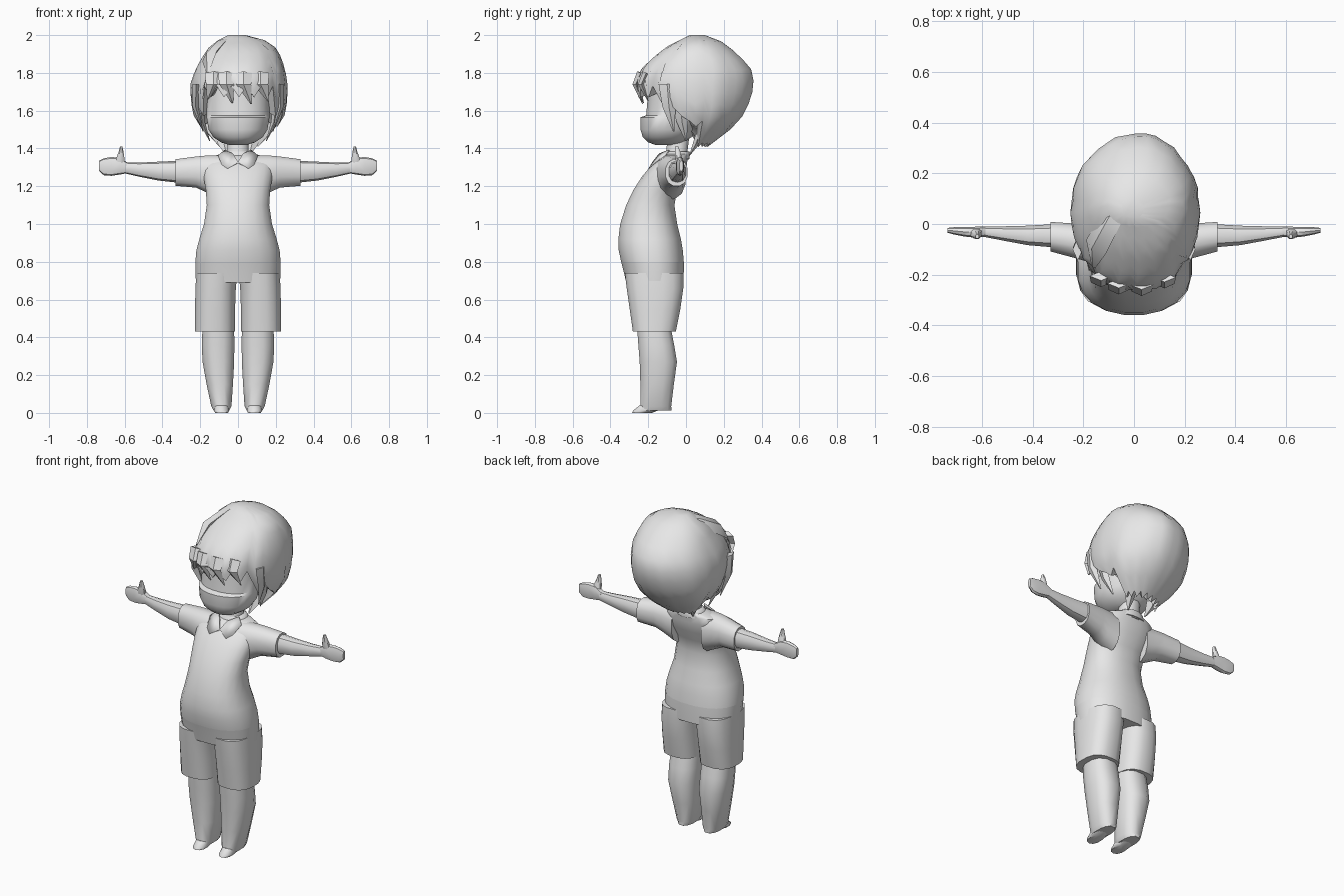
import bpy, bmesh, math, random
from mathutils import Vector

random.seed(4)
GREY = bpy.data.materials.new("plain grey")
GREY.diffuse_color = (0.8, 0.8, 0.8, 1)


def finish(name, bm, angle=40, mirror=False):
    bmesh.ops.recalc_face_normals(bm, faces=bm.faces)
    me = bpy.data.meshes.new(name)
    bm.to_mesh(me)
    bm.free()
    ob = bpy.data.objects.new(name, me)
    bpy.context.collection.objects.link(ob)
    me.materials.append(GREY)
    if mirror:
        ob.modifiers.new("mirror", 'MIRROR')
    bpy.ops.object.select_all(action='DESELECT')
    ob.select_set(True)
    bpy.context.view_layer.objects.active = ob
    bpy.ops.object.shade_smooth_by_angle(angle=math.radians(angle))
    return ob


def skin(bm, rings):
    n = len(rings[0])
    for a, b in zip(rings, rings[1:]):
        for i in range(n):
            k = (i + 1) % n
            bm.faces.new((a[i], a[k], b[k], b[i]))
    bm.faces.new(rings[0])
    bm.faces.new(rings[-1])


def loft(name, rows, axis='z', n=16, p=2.3, mirror=False, angle=40):
    """Rows are (position, u min, u max, v min, v max) across the axis."""
    bm = bmesh.new()
    rings = []
    for t, u0, u1, v0, v1 in rows:
        ring = []
        for i in range(n):
            a = 2 * math.pi * (i + 0.5) / n
            c, s = math.cos(a), math.sin(a)
            u = (u0 + u1) / 2 + (u1 - u0) / 2 * math.copysign(abs(c) ** (2 / p), c)
            v = (v0 + v1) / 2 + (v1 - v0) / 2 * math.copysign(abs(s) ** (2 / p), s)
            ring.append(bm.verts.new((u, v, t) if axis == 'z' else (t, u, v)))
        rings.append(ring)
    skin(bm, rings)
    return finish(name, bm, angle, mirror)


def plate(name, pts, thick, mirror=False):
    bm = bmesh.new()
    bm.faces.new([bm.verts.new(p) for p in pts])
    ob = finish(name, bm, 30, mirror)
    mod = ob.modifiers.new("thickness", 'SOLIDIFY')
    mod.thickness, mod.offset = thick, 0
    return ob


def sym(rows):
    return [(z, -x, x, y0, y1) for z, x, y0, y1 in rows]


# Shirt body
loft("shirt", sym([
    (0.80, .228, -.345, -.01), (0.86, .223, -.358, -.015), (0.92, .207, -.36, -.025),
    (1.00, .182, -.35, -.045), (1.10, .167, -.318, -.06), (1.18, .172, -.28, -.045),
    (1.25, .185, -.235, -.005), (1.31, .19, -.185, .005), (1.35, .165, -.135, .01),
    (1.37, .095, -.105, .015)]), n=20)

# Sleeves and arms
loft("sleeve", [(.10, -.17, .0, 1.13, 1.365), (.17, -.155, .0, 1.165, 1.365),
                (.22, -.14, .003, 1.19, 1.36), (.33, -.11, .01, 1.20, 1.345)],
     'x', 12, mirror=True)
loft("forearm", [(.31, -.095, .002, 1.218, 1.335), (.42, -.085, -.005, 1.23, 1.33),
                 (.52, -.066, -.008, 1.25, 1.325), (.60, -.05, -.01, 1.268, 1.325)],
     'x', 10, mirror=True)
loft("hand", [(.585, -.05, -.01, 1.27, 1.325), (.625, -.055, -.01, 1.262, 1.35),
              (.67, -.05, -.012, 1.255, 1.355), (.71, -.042, -.012, 1.258, 1.348),
              (.735, -.035, -.015, 1.28, 1.335)], 'x', 10, 2.8, True)
loft("thumb", [(1.31, .60, .655, -.05, -.012), (1.35, .60, .645, -.058, -.02),
               (1.385, .606, .632, -.06, -.03), (1.41, .612, .625, -.058, -.04)],
     'z', 8, 2.4, True)

# Shorts
loft("shorts_hips", sym([(.69, .225, -.318, -.012), (.75, .228, -.332, -.01),
                         (.80, .228, -.345, -.01)]), n=20)
loft("shorts_leg", [(.43, .015, .23, -.283, -.052), (.55, .014, .229, -.3, -.028),
                    (.66, .01, .227, -.316, -.012), (.74, .002, .222, -.326, -.012)],
     'z', 16, 2.6, True)

# Lower legs with pointed feet
loft("lower_leg", [(.012, .045, .13, -.25, -.075), (.035, .033, .143, -.243, -.076),
                   (.15, .025, .168, -.244, -.062), (.27, .018, .19, -.248, -.045),
                   (.36, .017, .194, -.255, -.06), (.46, .018, .19, -.262, -.08)],
     'z', 12, 2.5, True)
loft("foot_tip", [(.0, .052, .122, -.285, -.18), (.012, .045, .13, -.28, -.15),
                  (.04, .05, .125, -.245, -.16)], 'z', 10, 2.3, True)

# Neck and collar
loft("neck", sym([(1.34, .07, -.115, .015), (1.39, .058, -.105, .01),
                  (1.47, .055, -.1, .02)]), n=12)
loft("collar_band", sym([(1.345, .10, -.125, .02), (1.375, .082, -.11, .022),
                         (1.385, .066, -.105, .018)]), n=16)
plate("collar_flap", [(.0, -.175, 1.325), (.025, -.14, 1.37), (.07, -.09, 1.39),
                      (.105, -.115, 1.36), (.085, -.172, 1.312), (.055, -.195, 1.292)],
      .009, True)

# Head with the lower face standing slightly proud
loft("head", sym([
    (1.418, .045, -.16, -.04), (1.432, .09, -.2, -.01), (1.46, .132, -.23, .03),
    (1.50, .157, -.242, .06), (1.565, .168, -.243, .08), (1.575, .168, -.212, .08),
    (1.66, .17, -.205, .1), (1.78, .17, -.2, .1)]), n=24, p=2.2)

# Hair shell: columns run from the crown to a hem that depends on direction
PROFILE = [  # z, left, right, front, back
    (2.00, -.05, .04, .02, .10), (1.985, -.09, .12, -.01, .16), (1.94, -.15, .195, -.10, .225),
    (1.89, -.185, .225, -.165, .285), (1.82, -.225, .25, -.24, .345),
    (1.74, -.252, .262, -.275, .362), (1.66, -.25, .262, -.25, .342),
    (1.58, -.238, .25, -.20, .308), (1.50, -.19, .20, -.13, .235),
    (1.42, -.11, .12, -.04, .13), (1.36, -.07, .07, .0, .05)]


def section(z):
    for a, b in zip(PROFILE, PROFILE[1:]):
        if z >= b[0]:
            f = (a[0] - z) / (a[0] - b[0])
            return [u + (v - u) * f for u, v in zip(a[1:], b[1:])]
    return PROFILE[-1][1:]


def hair_point(a, z, shrink=1.0):
    l, r, f, b = section(z)
    x, y = math.sin(a), -math.cos(a)
    return Vector(((l + r) / 2 + x * shrink * (r - l) / 2,
                   (f + b) / 2 + y * shrink * (b - f) / 2, z))


def hem(a, i):
    d = abs(math.degrees(a))
    zig = .03 if i % 2 else -.03
    if d < 54:
        return 1.70 + zig
    if d < 75:
        return 1.60 + zig
    return 1.53 + zig * .5 if d < 100 else 1.42 + zig * .4


N, M = 40, 11
bm = bmesh.new()
rings = []
bumps = [random.uniform(-.008, .008) for _ in range(N)]
for j in range(M):
    ring = []
    for i in range(N):
        a = 2 * math.pi * i / N - math.pi
        z = 2.0 - (2.0 - hem(a, i)) * (j / (M - 1)) ** 1.25
        ring.append(bm.verts.new(hair_point(a, z, 1 + bumps[i] * min(j, 4) / 2)))
    rings.append(ring)
inner = []
for i in range(N):  # underside of the hem, turned inward
    a = 2 * math.pi * i / N - math.pi
    p = rings[-1][i].co
    inner.append(bm.verts.new((p.x * .72, .03 + (p.y - .03) * .72, p.z + .03)))
rings.append(inner)
skin(bm, rings)
finish("hair", bm, 45)


# Loose locks: tapered blades along a short path
def lock(name, path, widths, thick, side, mirror=False):
    bm = bmesh.new()
    rings = []
    side = Vector(side).normalized()
    for k, (p, w) in enumerate(zip(path, widths)):
        q = Vector(path[min(k + 1, len(path) - 1)]) - Vector(path[max(k - 1, 0)])
        out = q.cross(side).normalized() * thick * (w / max(widths))
        p = Vector(p)
        rings.append([bm.verts.new(p + o) for o in (side * w, out, -side * w, -out)])
    skin(bm, rings)
    return finish(name, bm, 35, mirror)


lock("side_lock", [(.222, -.10, 1.74), (.225, -.09, 1.62), (.185, -.065, 1.49)],
     (.045, .035, .004), .02, (0, 1, 0), True)
lock("ear_lock", [(.20, -.03, 1.62), (.19, -.02, 1.54), (.15, -.0, 1.44)],
     (.04, .03, .004), .02, (0, 1, 0), True)
lock("nape_lock", [(.08, .07, 1.47), (.075, .05, 1.42), (.06, .02, 1.365)],
     (.04, .03, .004), .02, (1, 0, 0), True)
for x, tip, z in ((-.13, -.16, 1.66), (-.06, -.03, 1.64), (.03, .07, 1.635), (.12, .16, 1.65)):
    y = -.262 + x * x * 2.2
    lock("fringe_lock", [(x, y + .02, 1.80), (x, y - .006, 1.74), (tip, y + .03, z)],
         (.045, .04, .004), .02, (1, 0, 0))
# Swept crown lock
lock("crown_lock", [(-.02, .12, 1.975), (-.09, .02, 1.955), (-.15, -.09, 1.89),
                    (-.16, -.17, 1.80)], (.02, .05, .055, .01), .025, (.7, -.5, .5))
